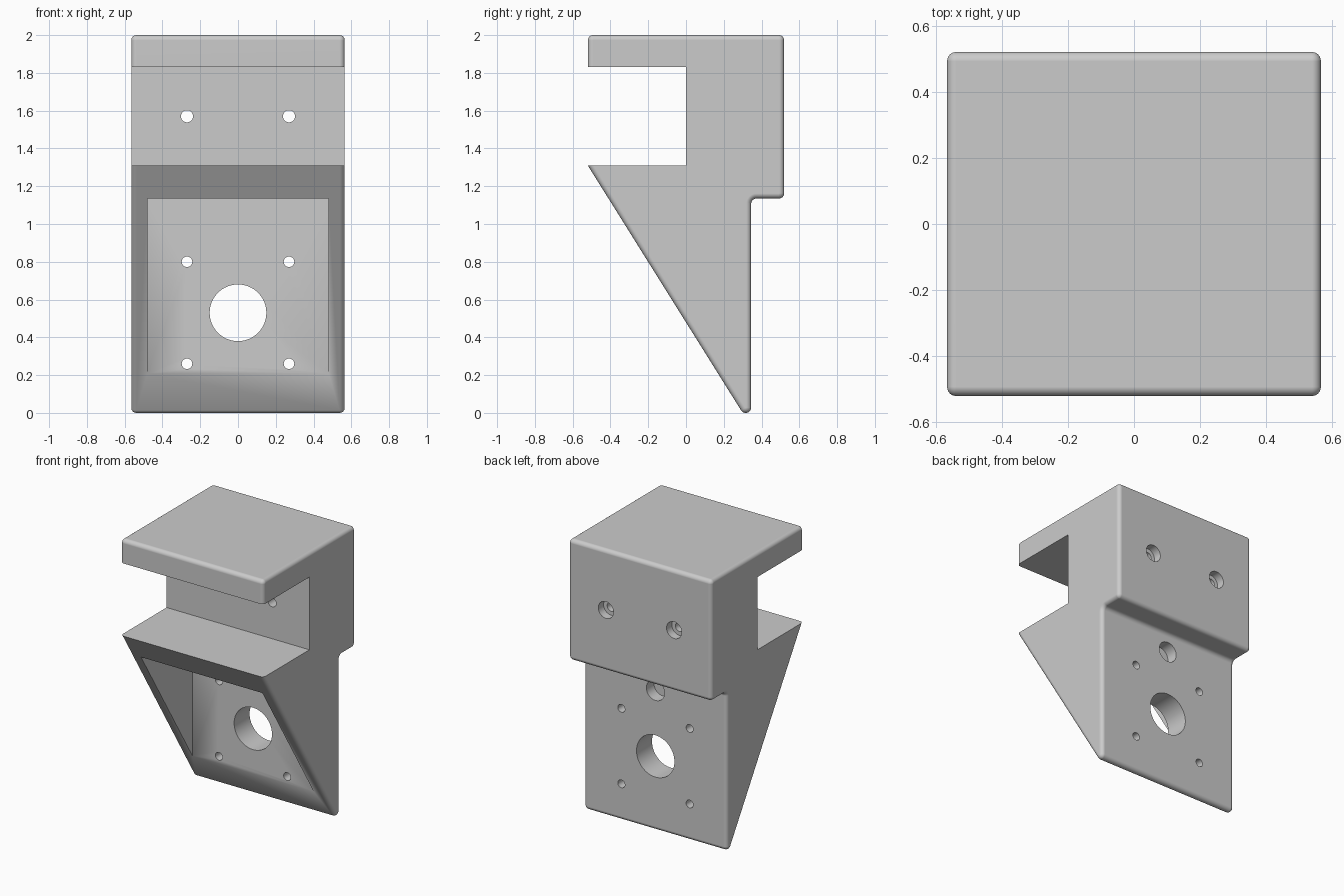
import bpy, bmesh, math
from mathutils import Vector, Matrix

if "Cube" in bpy.data.objects:
    bpy.data.objects.remove(bpy.data.objects["Cube"], do_unlink=True)

R = 0.027           # edge rounding
HALF = 0.565        # half width
STEPS = 6           # segments per rounded corner
COLOUR = (0.6, 0.6, 0.6, 1)

grey = bpy.data.materials.new("light grey plastic")
grey.use_nodes = True
grey.diffuse_color = COLOUR
grey.node_tree.nodes["Principled BSDF"].inputs["Base Color"].default_value = COLOUR

# Side profile, counter-clockwise: (y, z, rounded corner)
CORNERS = [(-0.52, 2, True), (-0.52, 1.83, False), (0, 1.83, False),
           (0, 1.31, False), (-0.52, 1.31, False), (0.3, 0, True),
           (0.345, 0, True), (0.345, 1.135, True), (0.52, 1.135, True),
           (0.52, 2, True)]
SLOT_EDGES = (1, 2, 3)   # edges of the slot stay sharp
PTS = [Vector((y, z)) for y, z, _ in CORNERS]
COUNT = len(PTS)


def section(inset):
    """Profile moved inwards, except along the slot, with rounded corners."""
    normals, shifts = [], []
    for i in range(COUNT):
        d = (PTS[(i + 1) % COUNT] - PTS[i]).normalized()
        normals.append(Vector((-d.y, d.x)))
        shifts.append(0 if i in SLOT_EDGES else inset)
    moved, turns = [], []
    for i, p in enumerate(PTS):
        m, n, s, t = normals[i - 1], normals[i], shifts[i - 1], shifts[i]
        det = m.x * n.y - m.y * n.x
        moved.append(p + Vector((s * n.y - t * m.y, m.x * t - n.x * s)) / det)
        turns.append(det)
    outline = []
    for i, p in enumerate(moved):
        if not CORNERS[i][2]:
            outline.append(p)
            continue
        r = R + 0.0008 + (-inset if turns[i] > 0 else inset)
        a = (moved[i - 1] - p).normalized()
        b = (moved[(i + 1) % COUNT] - p).normalized()
        half = math.acos(a.dot(b)) / 2
        centre = p + (a + b).normalized() * (r / math.sin(half))
        start = p + a * (r / math.tan(half)) - centre
        end = p + b * (r / math.tan(half)) - centre
        outline += [centre + start.lerp(end, k / STEPS).normalized() * r
                    for k in range(STEPS + 1)]
    return outline


def new_object(name, bm):
    bmesh.ops.recalc_face_normals(bm, faces=bm.faces)
    mesh = bpy.data.meshes.new(name)
    bm.to_mesh(mesh)
    bm.free()
    mesh.materials.append(grey)
    obj = bpy.data.objects.new(name, mesh)
    bpy.context.collection.objects.link(obj)
    return obj


# Body: rounded sections lofted across the width
bm = bmesh.new()
rings = []
for side in (-1, 1):
    for k in range(STEPS + 1):
        angle = math.pi / 2 * (k / STEPS if side > 0 else k / STEPS - 1)
        x = side * (HALF - R) + R * math.sin(angle)
        rings.append([bm.verts.new((x, p.x, p.y))
                      for p in section(R * (1 - math.cos(angle)))])
for one, two in zip(rings, rings[1:]):
    for i in range(len(one)):
        bm.faces.new((one[i - 1], one[i], two[i], two[i - 1]))
bm.faces.new(rings[0])
bm.faces.new(rings[-1])
bracket = new_object("bracket_body", bm)


def cut(cutter):
    """Subtract the cutter, using the first solver that gives a result."""
    cutter.hide_render = True
    mod = bracket.modifiers.new("cut", 'BOOLEAN')
    mod.operation = 'DIFFERENCE'
    mod.object = cutter
    for solver in ('MANIFOLD', 'EXACT', 'FLOAT'):
        mod.solver = solver
        graph = bpy.context.evaluated_depsgraph_get()
        graph.update()
        result = bpy.data.meshes.new_from_object(bracket.evaluated_get(graph))
        if len(result.polygons) > len(bracket.data.polygons):
            bracket.modifiers.remove(mod)
            bracket.data = result
            break
    else:
        bracket.modifiers.remove(mod)
    bpy.data.objects.remove(cutter, do_unlink=True)


def drill(x, z, r, y0, y1, sides=32):
    """Round hole along y from y0 to y1."""
    bm = bmesh.new()
    place = Matrix.Translation((x, (y0 + y1) / 2, z)) @ Matrix.Rotation(math.pi / 2, 4, 'X')
    bmesh.ops.create_cone(bm, cap_ends=True, segments=sides, radius1=r, radius2=r,
                          depth=y1 - y0, matrix=place)
    cut(new_object("hole_cutter", bm))


# Pocket behind the sloping face
bm = bmesh.new()
bmesh.ops.create_cube(bm, size=1, matrix=Matrix.Translation((0, -0.265, 0.6675))
                      @ Matrix.Diagonal((0.96, 0.87, 0.935, 1)))
cut(new_object("pocket_cutter", bm))

# Central opening and shallow round recess in the lower wall
drill(0, 0.53, 0.15, 0.1, 0.5, 64)
drill(0, 1.0, 0.072, 0.26, 0.5)

# Screw holes, with counterbores at the back of the upper pair
for x in (-0.27, 0.27):
    for z in (0.26, 0.8):
        drill(x, z, 0.028, 0.1, 0.5)
    drill(x, 1.57, 0.032, -0.1, 0.7)
    drill(x, 1.57, 0.06, 0.46, 0.7)

# Smooth fillets with flat main faces
bpy.ops.object.select_all(action='DESELECT')
bracket.select_set(True)
bpy.context.view_layer.objects.active = bracket
bpy.ops.object.shade_smooth_by_angle(angle=math.radians(35))
weighted = bracket.modifiers.new("weighted_normals", 'WEIGHTED_NORMAL')
weighted.keep_sharp = True
